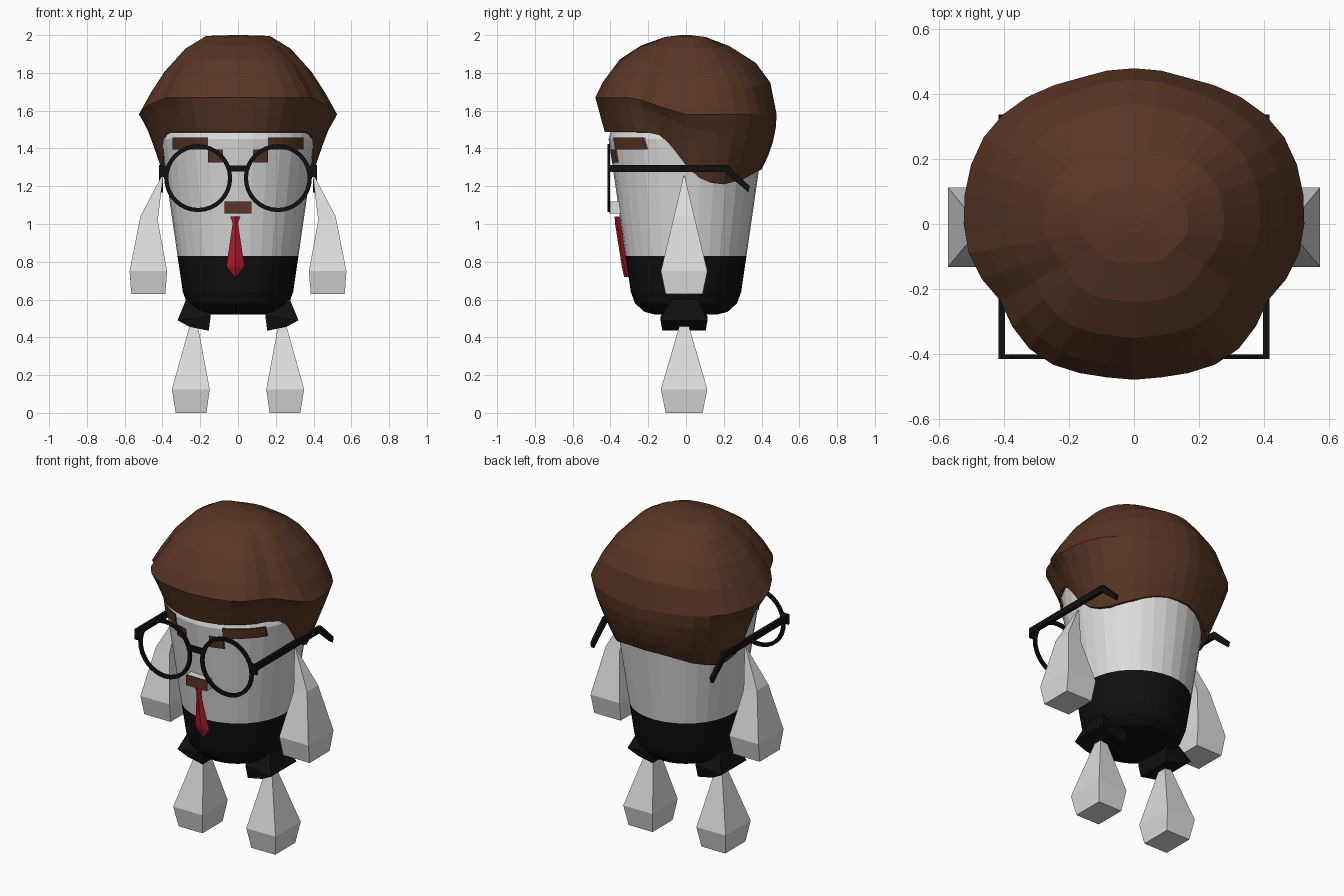
import bpy, bmesh, math
from mathutils import Vector

if "Cube" in bpy.data.objects:
    bpy.data.objects.remove(bpy.data.objects["Cube"])


def material(name, rgb):
    m = bpy.data.materials.new(name)
    m.diffuse_color = (*rgb, 1)
    m.use_nodes = True
    m.node_tree.nodes["Principled BSDF"].inputs["Base Color"].default_value = m.diffuse_color
    return m


WHITE = material("off_white", (0.72, 0.72, 0.72))
BLACK = material("black", (0.005, 0.005, 0.005))
BROWN = material("brown", (0.10, 0.037, 0.018))
RED = material("red", (0.45, 0.012, 0.025))


def finish(name, bm, *mats):
    bmesh.ops.remove_doubles(bm, verts=bm.verts, dist=1e-5)
    bmesh.ops.recalc_face_normals(bm, faces=bm.faces)
    me = bpy.data.meshes.new(name)
    bm.to_mesh(me)
    bm.free()
    for m in mats:
        me.materials.append(m)
    ob = bpy.data.objects.new(name, me)
    bpy.context.collection.objects.link(ob)
    return ob


def loft(name, rings, *mats, rule=None):
    """Skin a list of closed rings and cap both ends."""
    bm = bmesh.new()
    vs = [[bm.verts.new(p) for p in ring] for ring in rings]
    for a, b in zip(vs, vs[1:]):
        for i in range(len(a)):
            j = (i + 1) % len(a)
            bm.faces.new((a[i], a[j], b[j], b[i]))
    bm.faces.new(vs[0])
    bm.faces.new(vs[-1])
    if rule:
        for f in bm.faces:
            f.material_index = rule(f.calc_center_median())
    return finish(name, bm, *mats)


def box(name, x0, x1, y0, y1, z0, z1, mat):
    rings = [[(x0, y0, z), (x1, y0, z), (x1, y1, z), (x0, y1, z)] for z in (z0, z1)]
    return loft(name, rings, mat)


def interp(table, x):
    if x <= table[0][0]:
        return table[0][1]
    for (a, p), (b, q) in zip(table, table[1:]):
        if x <= b:
            return p + (q - p) * (x - a) / (b - a)
    return table[-1][1]


def rect(x0, x1, z0, z1, hy, cy=-0.01):
    """Rectangular limb section, z0 at x0 and z1 at x1."""
    return [(x0, cy - hy, z0), (x1, cy - hy, z1), (x1, cy + hy, z1), (x0, cy + hy, z0)]


def mirrored(rings):
    return [[(-x, y, z) for x, y, z in r] for r in rings]


# Body: turned cup, black trousers below the waist
SEG = 32
profile = [(0.16, 0.52), (0.22, 0.535), (0.27, 0.58), (0.292, 0.64), (0.32, 0.83),
           (0.385, 1.28), (0.41, 1.45), (0.40, 1.485)]
body_rings = [[(r * math.sin(2 * math.pi * i / SEG), -r * math.cos(2 * math.pi * i / SEG), z)
               for i in range(SEG)] for r, z in profile]
loft("body", body_rings, WHITE, BLACK, rule=lambda c: 1 if c.z < 0.83 else 0)

# Hair: dome with a crease, then a skirt down to a hem that is higher over the face
OUTLINE = [(0, .48), (12, .48), (34, .505), (44, .50), (60, .475), (77, .515), (90, .525),
           (111, .535), (123, .535), (135, .52), (158, .48), (180, .48)]
HEM = [(-.16, 1.487), (-.1, 1.44), (-.03, 1.35), (.03, 1.27), (.11, 1.22), (.2, 1.21),
       (.3, 1.235), (.39, 1.285)]
DOMES = [[(.06, 1), (.25, .96), (.5, .83), (.73, .61), (.92, .24), (1, 0)],     # front
         [(.06, 1), (.32, .99), (.53, .83), (.74, .54), (.88, .27), (1, 0)],    # side
         [(.06, 1), (.25, .96), (.48, .86), (.77, .65), (.93, .40), (1, 0)]]    # back
HSEG = 36
columns = []
for i in range(HSEG):
    a = 2 * math.pi * i / HSEG
    c, s = math.cos(a), math.sin(a)
    deg = math.degrees(math.acos(max(-1, min(1, c))))
    R = interp(OUTLINE, deg)
    zc = 1.58 + 0.09 * max(0, min(1, 1.7 * c))
    front, back = max(0, c) ** 2, max(0, -c) ** 2
    side = 1 - front - back
    col = []
    for f, sd, b in zip(*DOMES):
        rf = front * f[0] + side * sd[0] + back * b[0]
        zf = front * f[1] + side * sd[1] + back * b[1]
        col.append((R * rf, zc + (2.0 - zc) * zf))
    rh = 0.398 + 0.032 * max(0, c)
    hem = interp(HEM, -c * rh)
    power = front + 0.75 * side + 2 * back
    for t in (0.25, 0.5, 0.75, 1):
        col.append((R + (rh - R) * t ** power, zc + (hem - zc) * t))
    col.append((0.36, hem + 0.005))
    columns.append([(r * s, -r * c, z) for r, z in col])
loft("hair", [list(r) for r in zip(*columns)][:-1] + [[col[-1] for col in columns]], BROWN)

# Arms, legs and trouser cuffs: faceted square sections
arm = [rect(.385, .565, .63, .63, .098), rect(.375, .574, .75, .75, .123),
       rect(.425, .517, 1.02, 1.04, .054), rect(.396, .404, 1.255, 1.255, .003)]
leg = [rect(.167, .33, 0, 0, .098), rect(.15, .35, .125, .125, .123),
       rect(.225, .237, .53, .53, .005)]
cuff = [rect(.155, .255, .435, .455, .115), rect(.145, .32, .51, .49, .125),
        rect(.14, .275, .59, .60, .07)]
for name, rings, mat in (("arm", arm, WHITE), ("leg", leg, WHITE), ("trouser_cuff", cuff, BLACK)):
    loft(name + "_right", rings, mat)
    loft(name + "_left", mirrored(rings), mat)


# Eyebrows: thin curved plates that follow the face
def face_plate(name, x0, x1, z0, z1, mat, n=5):
    rings = []
    for k in range(n + 1):
        x = x0 + (x1 - x0) * k / n
        ring = []
        for z, off in ((z0, .007), (z1, .007), (z1, -.002), (z0, -.002)):
            r = 0.32 + (z - 0.83) * 0.1444 + off
            ring.append((x, -math.sqrt(r * r - x * x), z))
        rings.append(ring)
    loft(name, rings, mat)


for sgn, label in ((1, "right"), (-1, "left")):
    face_plate("eyebrow_outer_" + label, sgn * .16, sgn * .347, 1.395, 1.458, BROWN)
    face_plate("eyebrow_inner_" + label, sgn * .08, sgn * .16, 1.325, 1.395, BROWN)

# Nose block with a brown moustache plate on its front
box("nose_block", -.07, .07, -.40, -.34, 1.055, 1.12, WHITE)
box("moustache", -.071, .071, -.406, -.40, 1.055, 1.12, BROWN)

# Glasses: rims, bridge, hinges and bent temples
for sgn, label in ((1, "right"), (-1, "left")):
    rings = []
    bm = bmesh.new()
    N = 32
    loops = []
    for i in range(N):
        a = 2 * math.pi * i / N
        loops.append([bm.verts.new((sgn * .211 + r * math.cos(a), y, 1.243 + r * math.sin(a)))
                      for r, y in ((.158, -.416), (.180, -.416), (.180, -.402), (.158, -.402))])
    for i in range(N):
        p, q = loops[i], loops[(i + 1) % N]
        for k in range(4):
            bm.faces.new((p[k], p[(k + 1) % 4], q[(k + 1) % 4], q[k]))
    finish("glasses_rim_" + label, bm, BLACK)
    xs = sorted((sgn * .38, sgn * .418))
    box("glasses_hinge_" + label, *xs, -.416, -.402, 1.25, 1.31, BLACK)
    xa, xb = sgn * .397, sgn * .418
    path = [(-.412, 1.275, -.412, 1.312), (.205, 1.275, .22, 1.312), (.33, 1.168, .338, 1.20)]
    loft("glasses_temple_" + label,
         [[(xa, y0, z0), (xb, y0, z0), (xb, y1, z1), (xa, y1, z1)] for y0, z0, y1, z1 in path],
         BLACK)
box("glasses_bridge", -.05, .05, -.416, -.402, 1.277, 1.311, BLACK)

# Necktie: ridged front, widening to a point
tie = []
for z, w, y in ((1.04, .027, -.372), (1.005, .014, -.37), (.775, .048, -.334), (.72, .004, -.322)):
    cx = -.014
    tie.append([(cx - w, y + .006, z), (cx, y - .006, z), (cx + w, y + .006, z), (cx, y + .035, z)])
loft("necktie", tie, RED)
